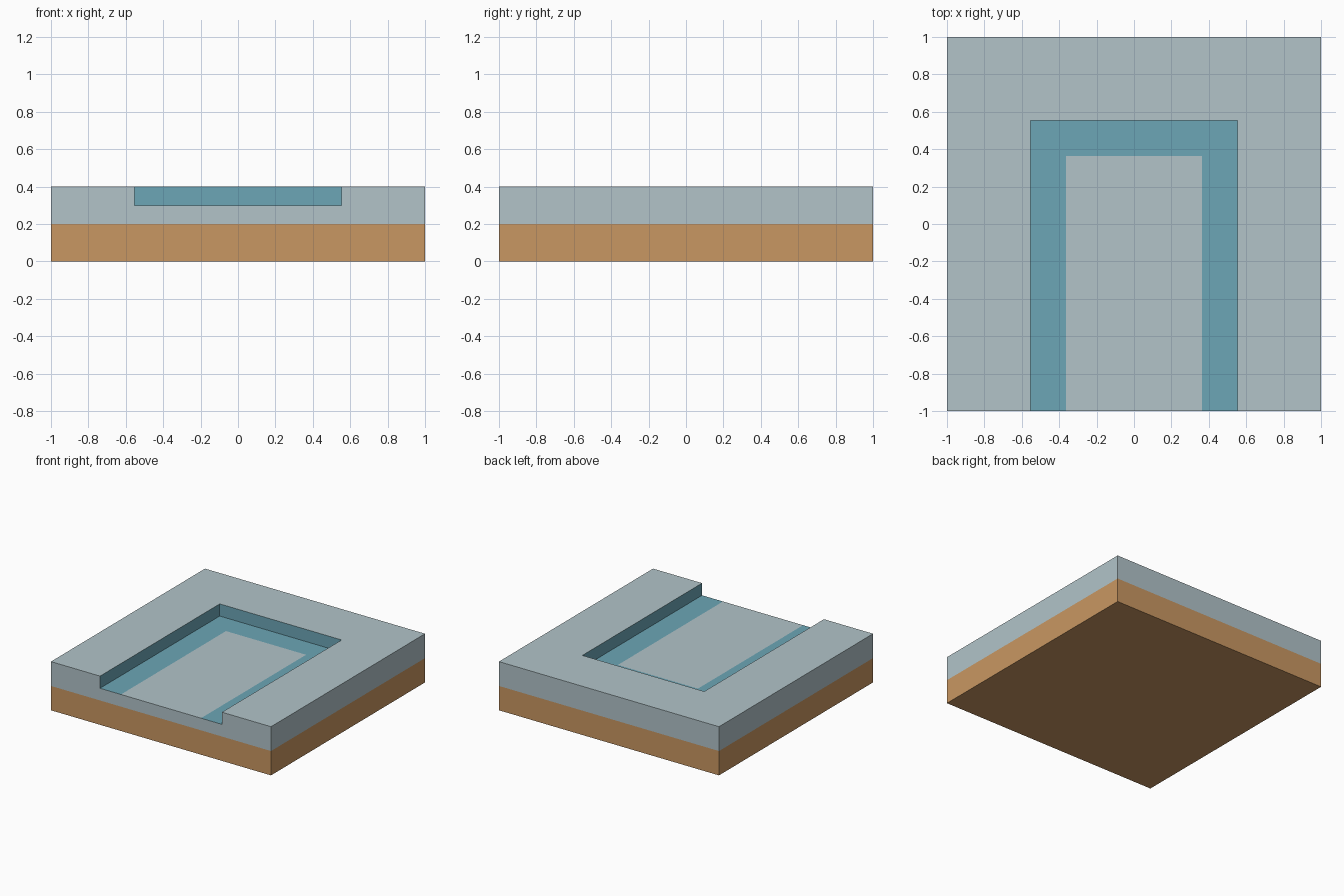
import bpy, bmesh
from mathutils import Vector

cube = bpy.data.objects.get("Cube")
if cube:
    bpy.data.objects.remove(cube, do_unlink=True)


def material(name, rgb):
    m = bpy.data.materials.new(name)
    m.diffuse_color = (*rgb, 1)
    m.use_nodes = True
    bsdf = m.node_tree.nodes["Principled BSDF"]
    bsdf.inputs["Base Color"].default_value = (*rgb, 1)
    return m


SOIL, STONE, TEAL = range(3)
HEIGHT, SOIL_TOP, FLOOR = 0.4, 0.2, 0.3
OUTER, INNER = 0.554, 0.364      # channel wall and pale floor half widths
EPS = 0.001


def within(p, half):
    return abs(p.x) < half + EPS and p.y < half + EPS


# Square tile, sliced along the layer, channel and border lines
bm = bmesh.new()
bmesh.ops.create_cube(bm, size=2)
for v in bm.verts:
    v.co.z = HEIGHT if v.co.z > 0 else 0
cuts = [("Z", SOIL_TOP), ("Z", FLOOR)]
for half in (OUTER, INNER):
    cuts += [("X", half), ("X", -half), ("Y", half)]
for axis, offset in cuts:
    normal = Vector([float(axis == a) for a in "XYZ"])
    bmesh.ops.bisect_plane(bm, geom=bm.verts[:] + bm.edges[:] + bm.faces[:],
                           plane_co=normal * offset, plane_no=normal)

# Sink the channel floor and open it at the front edge
sunk = [f for f in bm.faces if f.normal.z > 0.9
        and within(f.calc_center_median(), OUTER)]
result = bmesh.ops.extrude_face_region(bm, geom=sunk)
for v in result["geom"]:
    if isinstance(v, bmesh.types.BMVert):
        v.co.z = FLOOR
bmesh.ops.delete(bm, geom=[f for f in sunk if f.is_valid], context="FACES")
opening = []
for f in bm.faces:
    c = f.calc_center_median()
    if c.y < -1 + EPS and c.z > FLOOR and abs(c.x) < OUTER:
        opening.append(f)
bmesh.ops.delete(bm, geom=opening, context="FACES")
bmesh.ops.remove_doubles(bm, verts=bm.verts[:], dist=EPS / 10)
bmesh.ops.recalc_face_normals(bm, faces=bm.faces[:])

# Soil below, stone above, teal channel walls and floor border
for f in bm.faces:
    c = f.calc_center_median()
    border = within(c, OUTER) and not within(c, INNER)
    wall = within(c, OUTER) and c.z > FLOOR + EPS
    if c.z < SOIL_TOP:
        f.material_index = SOIL
    elif wall or (border and f.normal.z > 0.9):
        f.material_index = TEAL
    else:
        f.material_index = STONE

# Merge coplanar slices that share a colour
bmesh.ops.dissolve_limit(bm, angle_limit=0.01, verts=bm.verts[:],
                         edges=bm.edges[:], delimit={"MATERIAL"})

mesh = bpy.data.meshes.new("ground_tile")
bm.to_mesh(mesh)
bm.free()
for name, rgb in (("soil_brown", (0.584, 0.309, 0.122)),
                  ("pale_stone", (0.445, 0.552, 0.584)),
                  ("channel_teal", (0.150, 0.381, 0.468))):
    mesh.materials.append(material(name, rgb))
tile = bpy.data.objects.new("ground_tile", mesh)
bpy.context.scene.collection.objects.link(tile)
